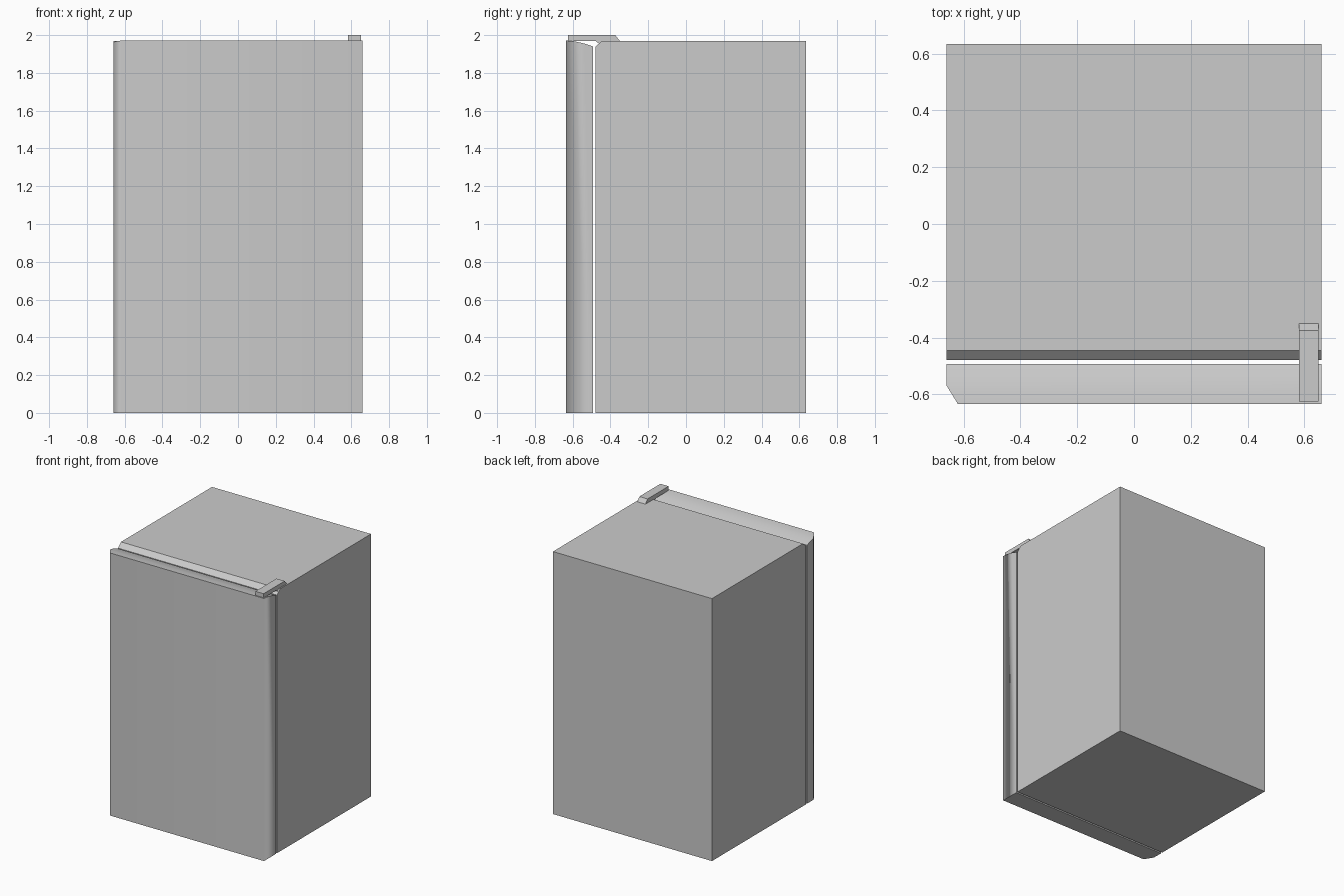
import bpy
import bmesh
from mathutils import Vector

cube = bpy.data.objects.get("Cube")
if cube:
    bpy.data.objects.remove(cube, do_unlink=True)

grey = bpy.data.materials.new("light_grey")
grey.use_nodes = True
COLOUR = (0.6, 0.6, 0.6, 1)
grey.diffuse_color = COLOUR
grey.node_tree.nodes["Principled BSDF"].inputs["Base Color"].default_value = COLOUR

HALF_WIDTH = 0.66


def extrude_profile(name, profile, x0, x1):
    """Extrude a (y, z) side profile from x0 to x1."""
    bm = bmesh.new()
    face = bm.faces.new([bm.verts.new((x0, y, z)) for y, z in profile])
    result = bmesh.ops.extrude_face_region(bm, geom=[face])
    moved = [v for v in result["geom"] if isinstance(v, bmesh.types.BMVert)]
    bmesh.ops.translate(bm, verts=moved, vec=(x1 - x0, 0, 0))
    bmesh.ops.recalc_face_normals(bm, faces=bm.faces)
    mesh = bpy.data.meshes.new(name)
    bm.to_mesh(mesh)
    bm.free()
    mesh.materials.append(grey)
    obj = bpy.data.objects.new(name, mesh)
    bpy.context.collection.objects.link(obj)
    return obj


# Cabinet with a bevelled top front edge
extrude_profile("cabinet", [(-0.48, 0), (0.635, 0), (0.635, 1.97),
                            (-0.445, 1.97), (-0.48, 1.937)],
                -HALF_WIDTH, HALF_WIDTH)

# Door whose top curves down toward the cabinet
door = extrude_profile("door", [(-0.635, 0), (-0.493, 0), (-0.493, 1.94),
                                (-0.54, 1.956), (-0.59, 1.967), (-0.635, 1.971)],
                       -HALF_WIDTH, HALF_WIDTH)

# Cut the opening corner of the door at an angle
bm = bmesh.new()
bm.from_mesh(door.data)
cut = bmesh.ops.bisect_plane(bm, geom=bm.verts[:] + bm.edges[:] + bm.faces[:],
                             plane_co=Vector((-HALF_WIDTH, -0.57, 0)),
                             plane_no=Vector((-0.065, -0.04, 0)), clear_outer=True)
rim = [e for e in cut["geom_cut"] if isinstance(e, bmesh.types.BMEdge)]
bmesh.ops.holes_fill(bm, edges=rim, sides=0)
bmesh.ops.recalc_face_normals(bm, faces=bm.faces)

# Soft shading round the vertical corners, sharp rims and back edges
for face in bm.faces:
    face.smooth = True
for edge in bm.edges:
    normals = [f.normal for f in edge.link_faces]
    level = {abs(n.z) > 0.5 for n in normals}
    edge.smooth = len(level) == 1 and not any(n.y > 0.9 for n in normals)
bm.to_mesh(door.data)
bm.free()
weighted = door.modifiers.new("weighted_normals", "WEIGHTED_NORMAL")
weighted.keep_sharp = True

# Top hinge bridging the cabinet and the door
extrude_profile("top_hinge", [(-0.625, 1.968), (-0.478, 1.968), (-0.46, 1.955),
                              (-0.445, 1.969), (-0.35, 1.969), (-0.375, 2),
                              (-0.625, 2)], 0.582, 0.65)
